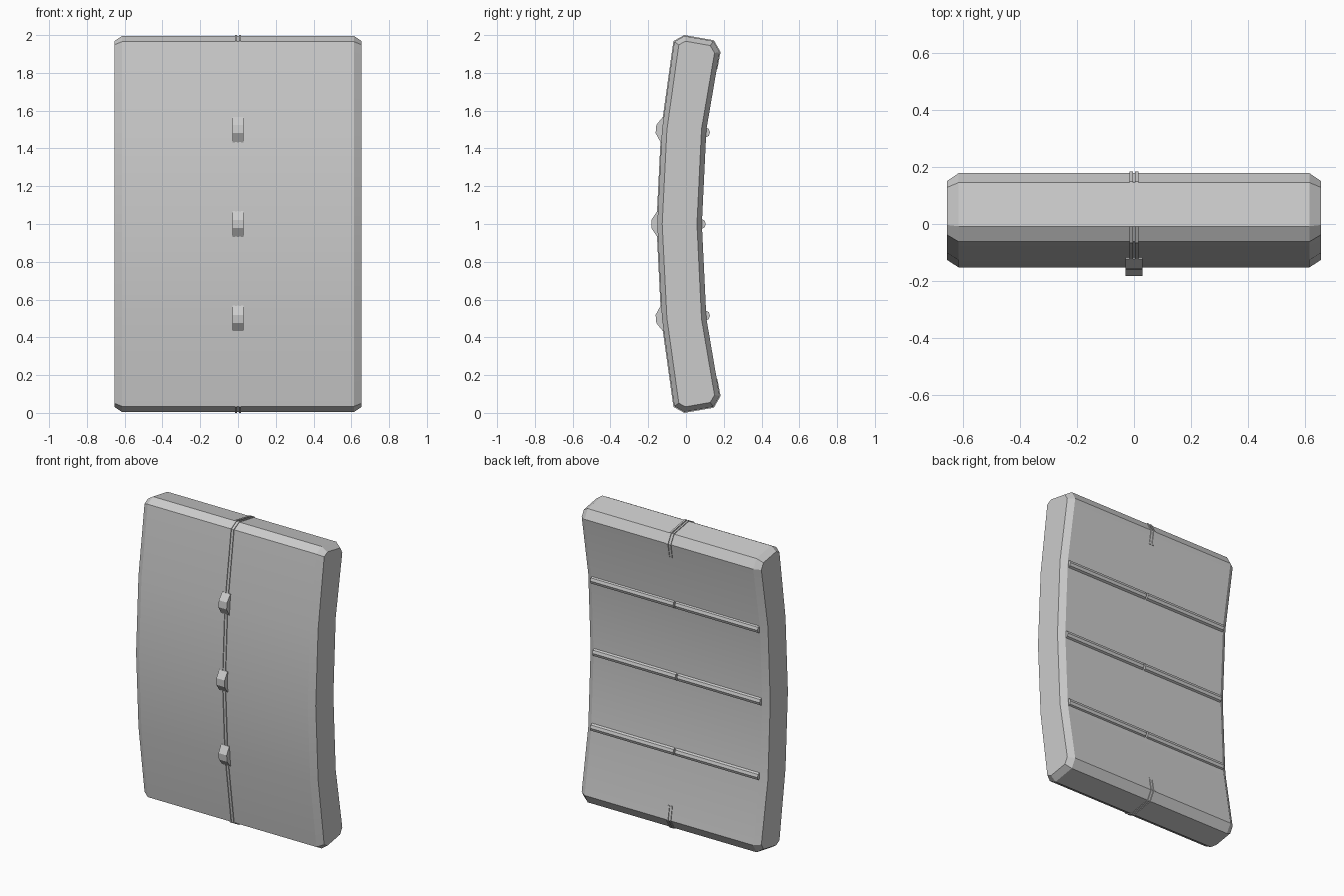
import bpy, bmesh, math
from mathutils import Vector

cube = bpy.data.objects.get("Cube")
if cube:
    bpy.data.objects.remove(cube)

grey = bpy.data.materials.new("plain grey")
grey.use_nodes = True
grey.diffuse_color = (0.6, 0.6, 0.6, 1)
grey.node_tree.nodes["Principled BSDF"].inputs["Base Color"].default_value = (0.6, 0.6, 0.6, 1)


def offset(points, d):
    """Move a closed outline outward by d (inward if negative), with mitred corners."""
    out = []
    for i, p in enumerate(points):
        a, b, c = Vector(points[i - 1]), Vector(p), Vector(points[(i + 1) % len(points)])
        u, v = (b - a).normalized(), (c - b).normalized()
        n1, n2 = Vector((-u.y, u.x)), Vector((-v.y, v.x))
        out.append(tuple(b + (n1 + n2) * d / (1 + n1.dot(n2))))
    return out


def loft(name, sections):
    """Skin a list of (x, outline) sections and cap both ends."""
    bm = bmesh.new()
    rings = [[bm.verts.new((x, y, z)) for y, z in pts] for x, pts in sections]
    n = len(rings[0])
    for r, s in zip(rings, rings[1:]):
        for i in range(n):
            j = (i + 1) % n
            bm.faces.new((r[i], r[j], s[j], s[i]))
    bm.faces.new(rings[0])
    bm.faces.new(rings[-1])
    bmesh.ops.recalc_face_normals(bm, faces=bm.faces)
    mesh = bpy.data.meshes.new(name)
    bm.to_mesh(mesh)
    bm.free()
    mesh.materials.append(grey)
    obj = bpy.data.objects.new(name, mesh)
    bpy.context.collection.objects.link(obj)
    bpy.ops.object.select_all(action='DESELECT')
    obj.select_set(True)
    bpy.context.view_layer.objects.active = obj
    bpy.ops.object.shade_smooth_by_angle(angle=math.radians(25))
    return obj


def mirror_z(upper):
    return upper + [(y, 2 - z) for y, z in reversed(upper) if z > 1]


# Curved, chamfered panel: side outline runs up the front, over the top, down the back
front = [(-0.152, 1.0), (-0.127, 1.5), (-0.062, 1.965), (-0.008, 1.995)]
back = [(0.145, 1.968), (0.178, 1.91), (0.108, 1.5)]
outline = mirror_z(front + back + [(0.084, 1.0)])
outline = list(dict.fromkeys(outline))
inner = offset(outline, -0.026)
loft("curved_panel", [(-0.655, inner), (-0.615, outline), (0.615, outline), (0.655, inner)])

# Twin seam strips wrap the front and ends, then sink into the back
seam = offset(outline, 0.005)
half = [p for p in seam if p[0] < 0 or p[1] > 1.8 or p[1] < 0.2]
top_back = [(0.166, 1.82), (0.06, 1.78)]
i = max(k for k, p in enumerate(half) if p[1] > 1.8) + 1
half = half[:i] + top_back + [(y, 2 - z) for y, z in reversed(top_back)] + half[i:]
for side, name in ((-1, "seam_strip_right"), (1, "seam_strip_left")):
    loft(name, [(side * 0.004, half), (side * 0.016, half)])

# Faceted clips down the front seam
clip = [(0.02, 0.068), (0, 0.068), (-0.031, 0.022), (-0.031, -0.022), (0, -0.068), (0.02, -0.068)]
for z, y, tilt, name in ((1.5, -0.128, -0.09, "upper"), (1.0, -0.152, 0, "middle"),
                         (0.5, -0.128, 0.09, "lower")):
    c, s = math.cos(tilt), math.sin(tilt)
    pts = [(y + a * c - b * s, z + a * s + b * c) for a, b in clip]
    loft(name + "_clip", [(-0.03, pts), (0.03, pts)])

# Horizontal ribs across the back, split at the seam
for z, y, name in ((1.485, 0.104, "upper"), (1.0, 0.082, "middle"), (0.515, 0.104, "lower")):
    pts = [(y + 0.023 * math.cos(a * math.pi / 4), z + 0.026 * math.sin(a * math.pi / 4))
           for a in range(8)]
    for side, part in ((-1, "right"), (1, "left")):
        loft(f"{name}_rib_{part}", [(side * 0.006, pts), (side * 0.61, pts)])
